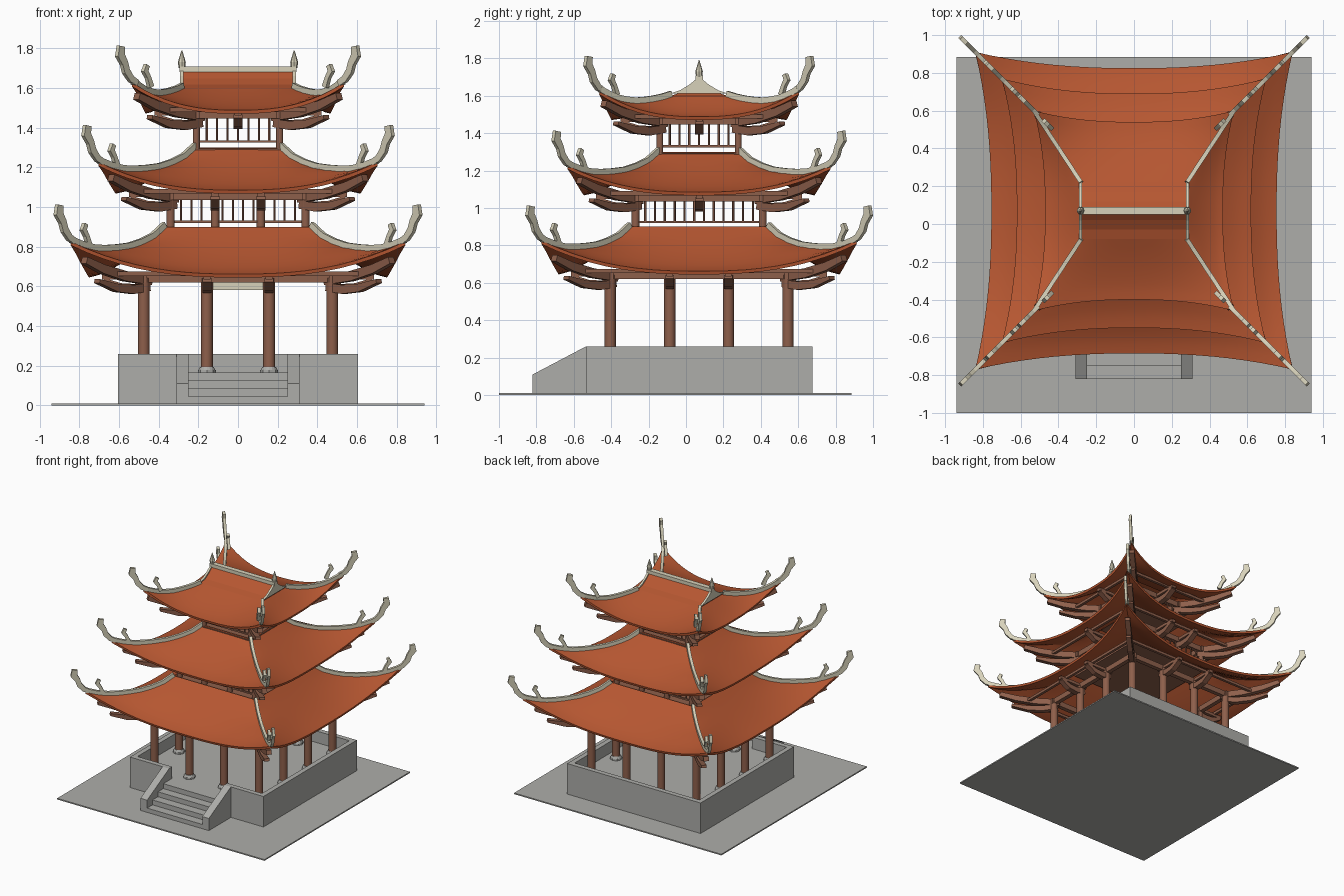
import bpy, bmesh, math
from mathutils import Vector, Matrix

if "Cube" in bpy.data.objects:
    bpy.data.objects.remove(bpy.data.objects["Cube"])

CY = 0.07  # the building sits a little behind the plate centre


def material(name, rgb):
    m = bpy.data.materials.new(name)
    m.use_nodes = True
    m.diffuse_color = (*rgb, 1)
    m.node_tree.nodes["Principled BSDF"].inputs["Base Color"].default_value = (*rgb, 1)
    return m


ROOF = material("terracotta", (0.47, 0.095, 0.031))
WOOD = material("brown wood", (0.27, 0.115, 0.07))
STONE = material("grey stone", (0.42, 0.42, 0.40))
CREAM = material("cream trim", (0.68, 0.64, 0.49))


def finish(name, bm, mat, smooth=False, solid=0):
    if not solid:
        bmesh.ops.recalc_face_normals(bm, faces=bm.faces)
    me = bpy.data.meshes.new(name)
    bm.to_mesh(me)
    bm.free()
    me.materials.append(mat)
    ob = bpy.data.objects.new(name, me)
    ob.location.y = CY
    bpy.context.collection.objects.link(ob)
    bpy.ops.object.select_all(action='DESELECT')
    ob.select_set(True)
    bpy.context.view_layer.objects.active = ob
    if solid:
        mod = ob.modifiers.new("thickness", 'SOLIDIFY')
        mod.thickness, mod.offset = solid, -1
        bpy.ops.object.modifier_apply(modifier=mod.name)
    if smooth:
        bpy.ops.object.shade_smooth_by_angle(angle=math.radians(35))
    return ob


def box(bm, x0, x1, y0, y1, z0, z1):
    m = Matrix.Translation(((x0 + x1) / 2, (y0 + y1) / 2, (z0 + z1) / 2))
    bmesh.ops.create_cube(bm, size=1, matrix=m @ Matrix.Diagonal((x1 - x0, y1 - y0, z1 - z0, 1)))


def cone(bm, x, y, z0, z1, r0, r1, sides=16):
    bmesh.ops.create_cone(bm, cap_ends=True, segments=sides, radius1=r0, radius2=r1,
                          depth=z1 - z0, matrix=Matrix.Translation((x, y, (z0 + z1) / 2)))


def prism(bm, profile, x0, x1):
    """Extrude a (y, z) outline along x."""
    rings = [[bm.verts.new((x, y, z)) for y, z in profile] for x in (x0, x1)]
    n = len(profile)
    for r in rings:
        bm.faces.new(r)
    for i in range(n):
        j = (i + 1) % n
        bm.faces.new((rings[0][i], rings[0][j], rings[1][j], rings[1][i]))


def ribbon(bm, pts, heights, thick):
    """Sweep a rectangular section along a path lying in a vertical plane."""
    pts = [Vector(p) for p in pts]
    flat = pts[-1] - pts[0]
    side = Vector((-flat.y, flat.x, 0)).normalized()
    rings = []
    for i, p in enumerate(pts):
        t = (pts[min(i + 1, len(pts) - 1)] - pts[max(i - 1, 0)]).normalized()
        up = t.cross(side) * heights[i] / 2
        s = side * thick / 2
        rings.append([bm.verts.new(p + a) for a in (up + s, up - s, -up - s, s - up)])
    for a, b in zip(rings, rings[1:]):
        for i in range(4):
            j = (i + 1) % 4
            bm.faces.new((a[i], a[j], b[j], b[i]))
    bm.faces.new(rings[0])
    bm.faces.new(rings[-1])


CORNERS = [(sx, sy) for sx in (-1, 1) for sy in (-1, 1)]


def spin(k, x, y, z=0):
    return Matrix.Rotation(k * math.pi / 2, 3, 'Z') @ Vector((x, y, z))


# Ground plate and walled stone base
bm = bmesh.new()
box(bm, -0.94, 0.94, -1.07, 0.815, 0, 0.01)
finish("ground_plate", bm, STONE)
bm = bmesh.new()
box(bm, -0.605, 0.605, -0.605, 0.605, 0.01, 0.165)
for s in (-1, 1):
    box(bm, *sorted((s * 0.565, s * 0.605)), -0.605, 0.605, 0.165, 0.26)
    box(bm, *sorted((s * 0.25, s * 0.565)), -0.605, -0.565, 0.165, 0.26)
box(bm, -0.565, 0.565, 0.565, 0.605, 0.165, 0.26)
finish("stone_base", bm, STONE)

# Front stairs with sloped side walls
bm = bmesh.new()
for i in range(4):
    box(bm, -0.25, 0.25, -0.89 + 0.07 * i, -0.605, 0.01, 0.045 + 0.04 * i)
finish("stair_steps", bm, STONE)
bm = bmesh.new()
slope = [(-0.89, 0.01), (-0.89, 0.11), (-0.605, 0.26), (-0.565, 0.26), (-0.565, 0.01)]
for s in (-1, 1):
    prism(bm, slope, s * 0.25, s * 0.31)
finish("stair_walls", bm, STONE)

STEEP = [0, -0.055, -0.085, -0.105, -0.113, -0.117, -0.115, -0.1, -0.075]
SHALLOW = [0, -0.015, -0.025, -0.032, -0.035, -0.03, -0.02, 0, 0.025]


def lerp(a, b, t):
    return a + (b - a) * t


def roof(tag, tx, ty, ztop, eave, zeave, corner, drops):
    """Four curved slopes meeting on swept-up hips, with hip ridges and horns."""
    rows, cols = len(drops) - 1, 20
    bm = bmesh.new()
    for k in range(4):
        hw, hd = (tx, ty) if k % 2 == 0 else (ty, tx)
        grid = []
        for r in range(rows + 1):
            v = r / rows
            zmid = ztop - (ztop - zeave) * (1 - (1 - v) ** 1.4)
            line = []
            for c in range(cols + 1):
                u = 2 * c / cols - 1
                d = lerp(lerp(hd, eave, v), lerp(hd, corner, v), abs(u) ** 2.3)
                z = lerp(zmid, ztop + drops[r], abs(u) ** 2.5)
                line.append(bm.verts.new(spin(k, u * lerp(hw, corner, v), -d, z)))
            grid.append(line)
        for a, b in zip(grid, grid[1:]):
            for c in range(cols):
                bm.faces.new((a[c], b[c], b[c + 1], a[c + 1]))
    bmesh.ops.remove_doubles(bm, verts=bm.verts, dist=0.0005)
    finish(tag + "_roof", bm, ROOF, True, 0.018)

    ridges, horns = bmesh.new(), bmesh.new()
    zc = ztop + drops[-1]
    big = [(-0.02, 0), (0.01, 0.02), (0.035, 0.06), (0.045, 0.10), (0.065, 0.14), (0.06, 0.185)]
    small = [(-0.09, -0.02), (-0.075, 0.03), (-0.06, 0.06), (-0.07, 0.09)]
    for sx, sy in CORNERS:
        path = [(sx * lerp(tx, corner, i / rows), sy * lerp(ty, corner, i / rows), ztop + h + 0.01)
                for i, h in enumerate(drops)]
        ribbon(ridges, path, [0.032] * len(path), 0.022)
        for shape, sizes in ((big, (0.03, 0.035, 0.04, 0.04, 0.05, 0.04)),
                             (small, (0.03, 0.025, 0.032, 0.025))):
            ribbon(horns, [(sx * (corner + a), sy * (corner + a), zc + h) for a, h in shape],
                   sizes, 0.022)
    finish(tag + "_hip_ridges", ridges, CREAM)
    finish(tag + "_horns", horns, CREAM)


def frame(tag, c, z0, zb, radius, front, side):
    """Columns, top beams, curved brackets and purlins of one storey."""
    cols, beams, arms = bmesh.new(), bmesh.new(), bmesh.new()
    spots = [(sx * c, sy * c) for sx, sy in CORNERS]
    for k in range(4):
        row = front if k % 2 == 0 else side
        for x in row:
            if x:
                spots.append(tuple(spin(k, x, -c).xy))
            # straight bracket with a crescent under it
            ribbon(arms, [spin(k, x, -c - a, zb + h) for a, h in
                          ((-0.03, -0.04), (0.05, -0.052), (0.12, -0.045), (0.2, -0.01))],
                   (0.045, 0.045, 0.04, 0.02), 0.045)
            ribbon(arms, [spin(k, x, -c + 0.05, zb + 0.005), spin(k, x, -c - 0.21, zb + 0.005)],
                   (0.025, 0.025), 0.035)
        ribbon(beams, [spin(k, -c - 0.03, -c, zb), spin(k, c + 0.03, -c, zb)], (0.045, 0.045), 0.035)
        p = c + 0.15
        ribbon(beams, [spin(k, -p, -p, zb + 0.022), spin(k, p, -p, zb + 0.022)], (0.022, 0.022), 0.022)
    for sx, sy in CORNERS:
        for shape, sizes in (
                (((-0.03, -0.01), (0.1, 0.01), (0.21, 0.045), (0.3, 0.09)), (0.05, 0.05, 0.045, 0.035)),
                (((-0.02, -0.045), (0.06, -0.057), (0.14, -0.05), (0.235, -0.015)), (0.04, 0.045, 0.04, 0.02))):
            ribbon(arms, [(sx * (c + a), sy * (c + a), zb + h) for a, h in shape], sizes, 0.04)
    for x, y in spots:
        cone(cols, x, y, z0, zb, radius, radius)
    finish(tag + "_columns", cols, WOOD, True)
    finish(tag + "_beams", beams, WOOD)
    finish(tag + "_brackets", arms, WOOD)
    return spots


def railing(tag, c, z0, z1, count):
    """Floor plus a balustrade on every side."""
    bm = bmesh.new()
    box(bm, -c - 0.02, c + 0.02, -c - 0.02, c + 0.02, z0 - 0.03, z0 - 0.01)
    finish(tag + "_floor", bm, WOOD)
    bm = bmesh.new()
    for k in range(4):
        ribbon(bm, [spin(k, -c, -c, z0 + 0.025), spin(k, c, -c, z0 + 0.025)], (0.012, 0.012), 0.014)
        for i in range(1, count):
            x = lerp(-c, c, i / count)
            x0 = spin(k, x, -c)
            cone(bm, x0.x, x0.y, z0 + 0.025, z1, 0.006, 0.006, 6)
    finish(tag + "_railing", bm, WOOD)


# Three storeys
spots = frame("lower", 0.475, 0.165, 0.642, 0.03, (-0.157, 0.157), (-0.157, 0.157))
frame("middle", 0.34, 0.89, 1.057, 0.021, (-0.115, 0.115), (0,))
frame("upper", 0.21, 1.29, 1.468, 0.018, (0,), (0,))
railing("middle", 0.34, 0.9, 1.05, 13)
railing("upper", 0.21, 1.305, 1.46, 8)
roof("lower", 0.37, 0.37, 0.90, 0.755, 0.662, 0.84, STEEP)
roof("middle", 0.215, 0.215, 1.30, 0.62, 1.085, 0.70, STEEP)
roof("upper", 0.28, 0.15, 1.60, 0.47, 1.488, 0.53, SHALLOW)

# Column footings
bm = bmesh.new()
for x, y in spots:
    cone(bm, x, y, 0.165, 0.178, 0.045, 0.045, 8)
    cone(bm, x, y, 0.178, 0.195, 0.042, 0.034, 16)
finish("column_footings", bm, STONE)

# Blank board under the front beam
bm = bmesh.new()
box(bm, -0.125, 0.125, -0.462, -0.447, 0.583, 0.625)
finish("front_board", bm, CREAM)

# Gabled crown: slopes, gable plates, ridge beam and spires
half = [(0.15, 1.60), (0.1, 1.617), (0.05, 1.648), (0, 1.69)]
outline = half + [(-y, z) for y, z in reversed(half[:-1])]
bm = bmesh.new()
prism(bm, outline, -0.28, 0.28)
finish("crown_slopes", bm, ROOF)
bm = bmesh.new()
for s in (-1, 1):
    prism(bm, [(y * 1.03, z + 0.012) for y, z in outline], s * 0.275, s * 0.292)
finish("gable_plates", bm, CREAM)
bm = bmesh.new()
box(bm, -0.295, 0.295, -0.02, 0.02, 1.68, 1.708)
finish("top_ridge", bm, CREAM)
bm = bmesh.new()
for s in (-1, 1):
    cone(bm, s * 0.283, 0, 1.70, 1.73, 0.016, 0.02, 8)
    cone(bm, s * 0.283, 0, 1.73, 1.79, 0.02, 0.002, 8)
finish("ridge_spires", bm, CREAM)
